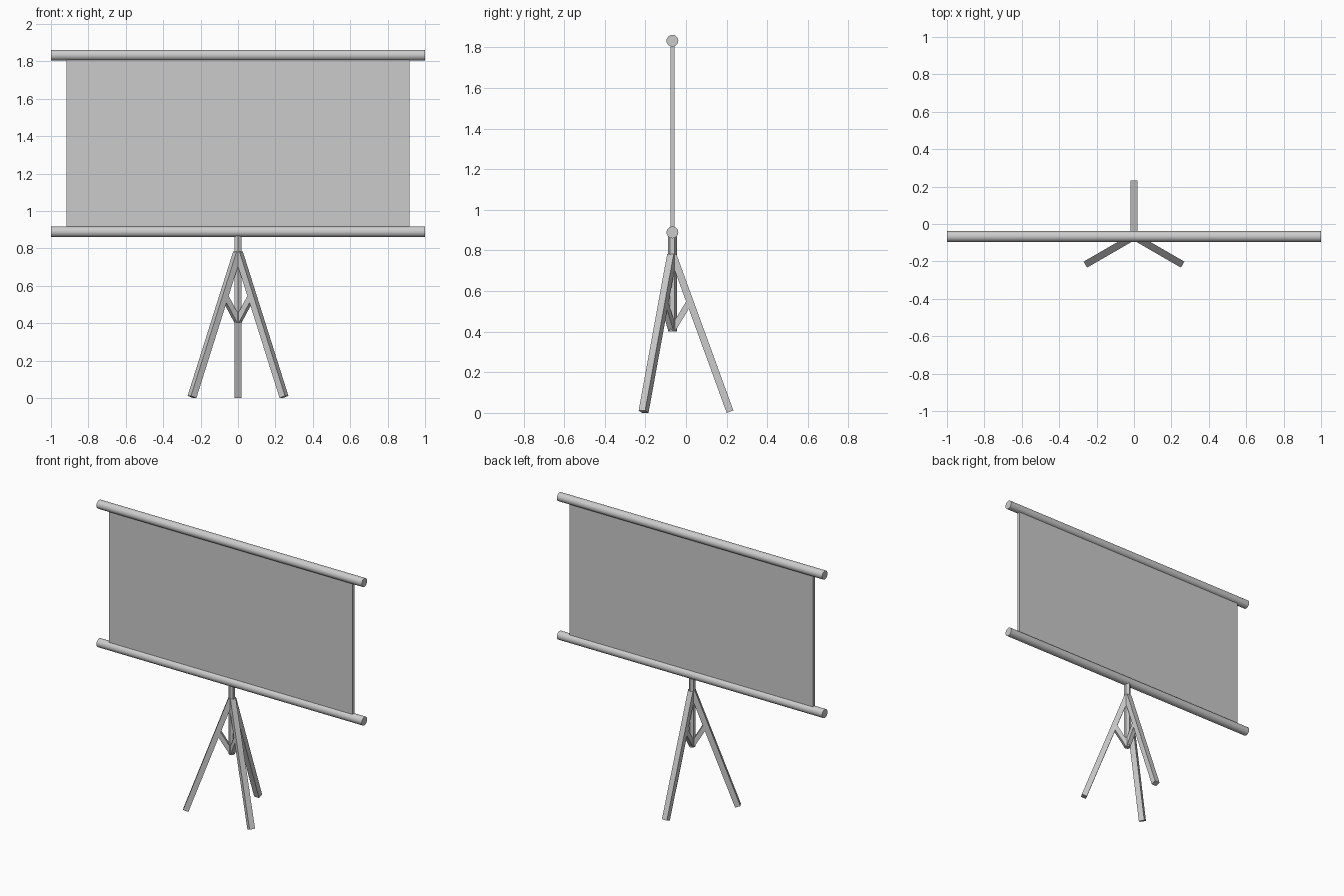
import bpy
import math
from mathutils import Vector, Matrix

if "Cube" in bpy.data.objects:
    bpy.data.objects.remove(bpy.data.objects["Cube"])

AXIS_Y = -0.067            # the post, screen and tubes share this plane


def box(name, size, loc):
    bpy.ops.mesh.primitive_cube_add(size=1, location=loc)
    ob = bpy.context.object
    ob.name = name
    ob.scale = size
    bpy.ops.object.transform_apply(location=False, rotation=False, scale=True)
    return ob


def strut(name, start, end, width, depth, angle):
    """Square bar between two (radius, height) points, turned about the post."""
    a, b = Vector((0, start[0], start[1])), Vector((0, end[0], end[1]))
    ob = box(name, (width, depth, (b - a).length), (0, 0, 0))
    tilt = Matrix.Rotation(-math.atan2(b.y - a.y, b.z - a.z), 4, 'X')
    ob.matrix_world = (Matrix.Translation((0, AXIS_Y, 0))
                       @ Matrix.Rotation(angle, 4, 'Z')
                       @ Matrix.Translation((a + b) / 2) @ tilt)
    return ob


# Roller tubes above and below the screen
for name, z in (("top_tube", 1.833), ("bottom_tube", 0.889)):
    bpy.ops.mesh.primitive_cylinder_add(vertices=24, radius=0.029, depth=2.0,
                                        location=(0, AXIS_Y, z),
                                        rotation=(0, math.pi / 2, 0))
    bpy.context.object.name = name
    bpy.ops.object.shade_smooth_by_angle(angle=math.radians(35))

# Screen sheet
box("screen", (1.834, 0.02, 0.944), (0, AXIS_Y, 1.361))

# Hexagonal centre post
bpy.ops.mesh.primitive_cylinder_add(vertices=6, radius=0.0215, depth=0.48,
                                    location=(0, AXIS_Y, 0.64))
bpy.context.object.name = "centre_post"

# Tripod legs with braces back to the post
for i, side in enumerate(("back", "left", "right")):
    turn = i * math.tau / 3
    strut(side + "_leg", (0.284, 0.006), (0.003, 0.777), 0.037, 0.035, turn)
    strut(side + "_brace", (0.002, 0.412), (0.083, 0.545), 0.03, 0.03, turn)
